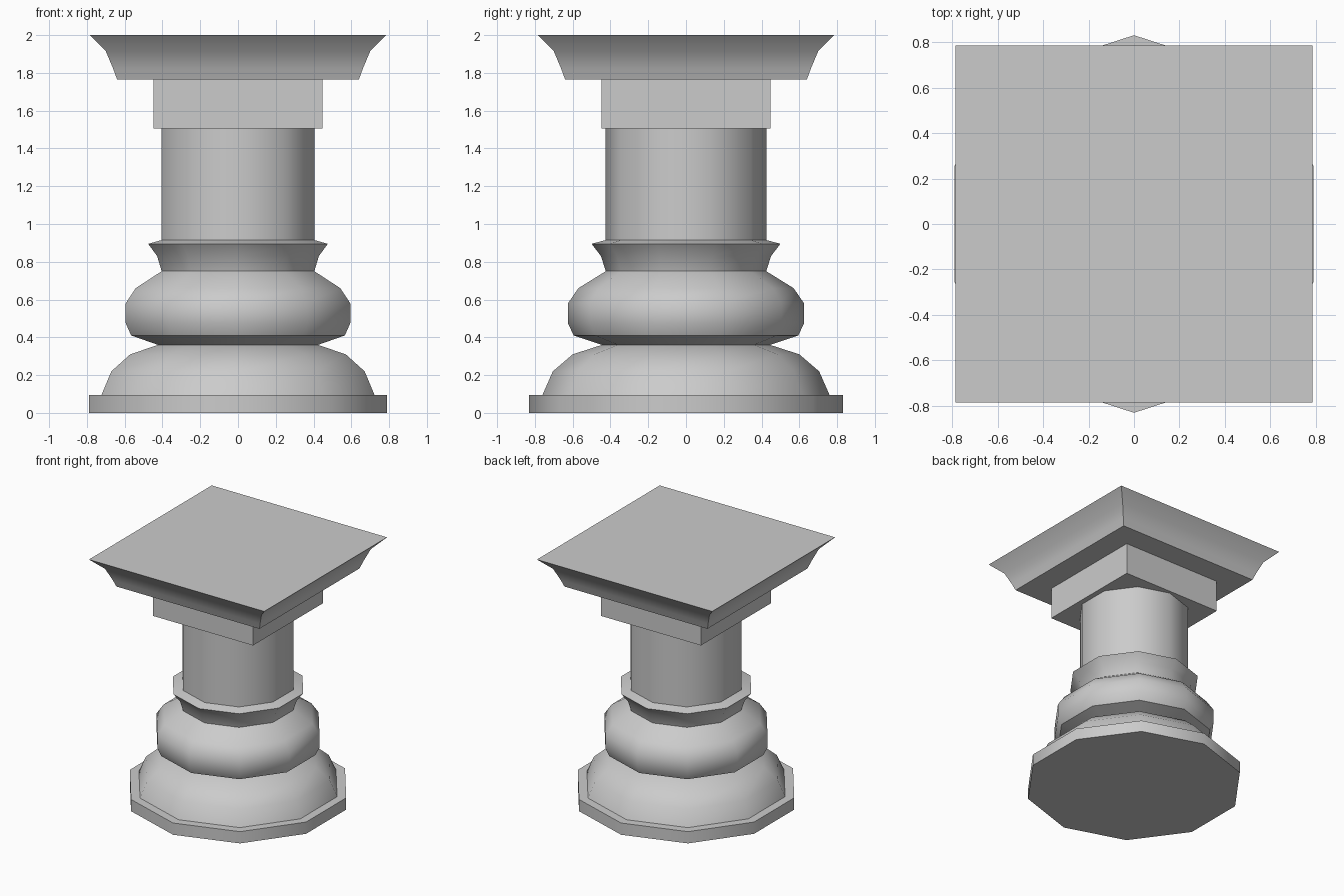
import bpy, bmesh
from math import sin, cos, pi, sqrt, radians

if "Cube" in bpy.data.objects:
    bpy.data.objects.remove(bpy.data.objects["Cube"])


def lathe(name, profile, sides, start, cap_bottom=False, cap_top=False):
    """Sweep (radius, z) points around z as an n-sided prism surface."""
    bm = bmesh.new()
    rings = [[bm.verts.new((r * cos(start + 2 * pi * i / sides),
                            r * sin(start + 2 * pi * i / sides), z))
              for i in range(sides)] for r, z in profile]
    for a, b in zip(rings, rings[1:]):
        for i in range(sides):
            j = (i + 1) % sides
            bm.faces.new((a[i], a[j], b[j], b[i]))
    if cap_bottom:
        bm.faces.new(rings[0][::-1])
    if cap_top:
        bm.faces.new(rings[-1])
    mesh = bpy.data.meshes.new(name)
    bm.to_mesh(mesh)
    bm.free()
    obj = bpy.data.objects.new(name, mesh)
    bpy.context.collection.objects.link(obj)
    bpy.ops.object.select_all(action='DESELECT')
    obj.select_set(True)
    bpy.context.view_layer.objects.active = obj
    bpy.ops.object.shade_smooth_by_angle(angle=radians(40))
    return obj


def round_part(name, profile, **caps):
    return lathe(name, profile, 10, pi / 2, **caps)


def square_part(name, profile):
    return lathe(name, [(h * sqrt(2), z) for h, z in profile], 4, pi / 4,
                 cap_bottom=True, cap_top=True)


# Ten-sided foot and mouldings
round_part("plinth", [(0.83, 0), (0.83, 0.095), (0.76, 0.095)], cap_bottom=True)
round_part("lower_moulding", [(0.76, 0.095), (0.705, 0.22), (0.60, 0.31), (0.445, 0.36)])
round_part("bulging_ring", [(0.445, 0.36), (0.595, 0.41), (0.625, 0.475),
                            (0.625, 0.58), (0.57, 0.66), (0.425, 0.75)])
round_part("flared_collar", [(0.425, 0.75), (0.45, 0.83), (0.50, 0.895), (0.425, 0.915)])

# Shaft
round_part("shaft", [(0.425, 0.915), (0.425, 1.505)])

# Square head
square_part("neck_block", [(0.447, 1.505), (0.447, 1.765)])
square_part("capital", [(0.64, 1.765), (0.66, 1.82), (0.70, 1.915), (0.785, 2.0)])
